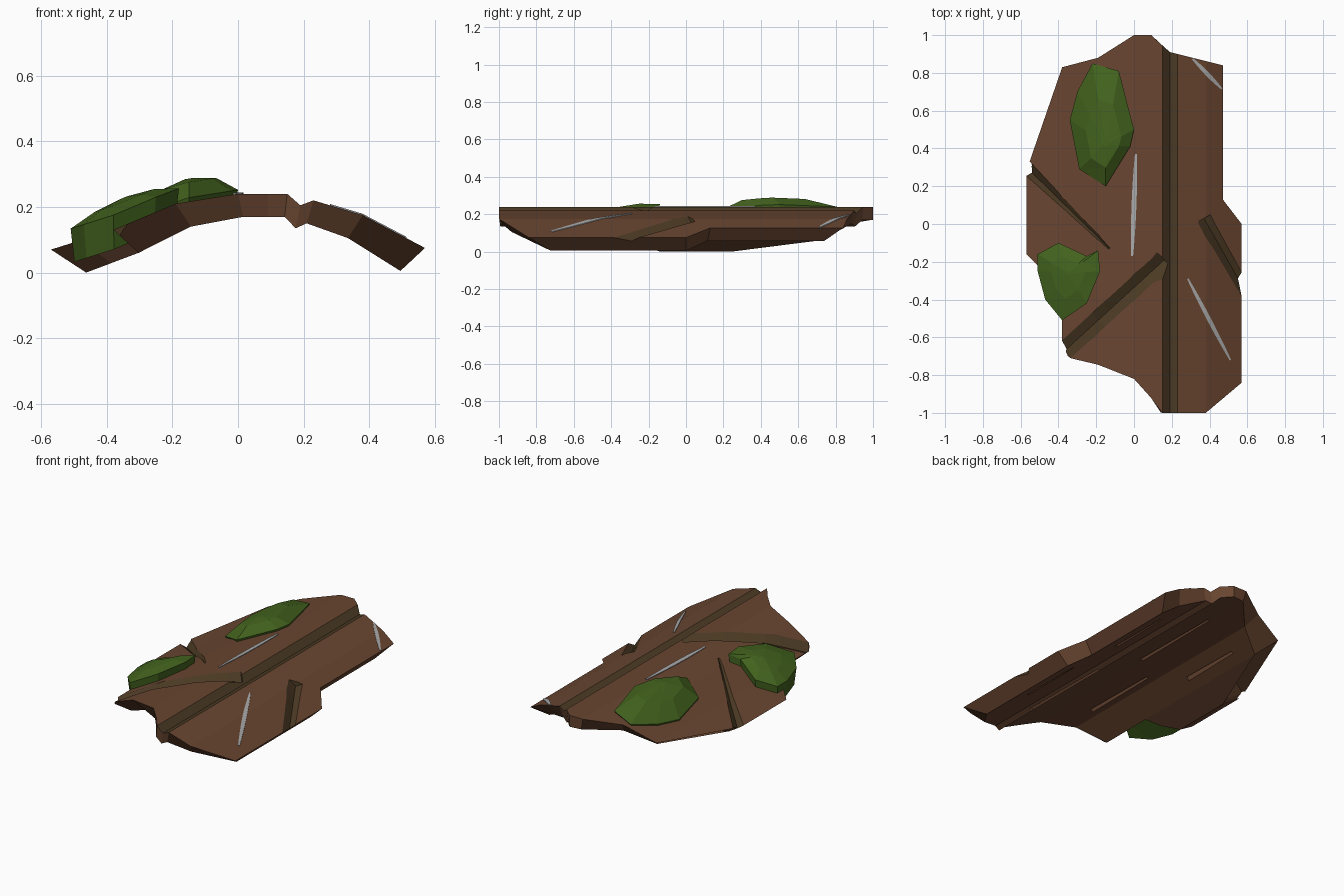
import bpy, bmesh
from mathutils import Vector

if "Cube" in bpy.data.objects:
    bpy.data.objects.remove(bpy.data.objects["Cube"])


def material(name, rgb):
    m = bpy.data.materials.new(name)
    m.diffuse_color = (*rgb, 1)
    m.use_nodes = True
    m.node_tree.nodes["Principled BSDF"].inputs["Base Color"].default_value = m.diffuse_color
    return m


BARK = material("bark", (0.14, 0.06, 0.03))
GROOVE = material("groove", (0.07, 0.042, 0.017))
MOSS = material("moss", (0.056, 0.125, 0.013))
SCRATCH = material("scratch", (0.4, 0.4, 0.4))

# Arched cross-section of the upper surface, with the long crack at x = 0.19
PROFILE = [(-0.57, 0.07), (-0.38, 0.13), (-0.19, 0.21), (0, 0.24), (0.15, 0.24),
           (0.19, 0.205), (0.23, 0.22), (0.38, 0.175), (0.57, 0.075)]


def top_z(x):
    for (x0, z0), (x1, z1) in zip(PROFILE, PROFILE[1:]):
        if x <= x1:
            break
    return z0 + (z1 - z0) * (x - x0) / (x1 - x0)


def bottom_z(x):
    return top_z(0.1 + (x - 0.1) / 0.84) - 0.07


def finish(name, bm, mats):
    bmesh.ops.recalc_face_normals(bm, faces=bm.faces)
    me = bpy.data.meshes.new(name)
    bm.to_mesh(me)
    bm.free()
    for m in mats:
        me.materials.append(m)
    ob = bpy.data.objects.new(name, me)
    bpy.context.collection.objects.link(ob)
    return ob


def loft(bm, rings, mat=0):
    """Skin a list of equal rings and cap both ends."""
    vs = [[bm.verts.new(p) for p in r] for r in rings]
    n = len(vs[0])
    faces = [bm.faces.new(vs[0]), bm.faces.new(vs[-1][::-1])]
    for a, b in zip(vs, vs[1:]):
        for i in range(n):
            j = (i + 1) % n
            faces.append(bm.faces.new((a[i], a[j], b[j], b[i])))
    for f in faces:
        f.material_index = mat


def samples(p0, p1, n):
    """Points along a line and the sideways direction."""
    a, b = Vector(p0), Vector(p1)
    d = (b - a).normalized()
    return [(a.lerp(b, i / n), Vector((-d.y, d.x)), i / n) for i in range(n + 1)]


# Bark plate: outline folded over the arch, bottom drawn inwards
OUTLINE = [(0.15, -1), (0.38, -1), (0.57, -0.84), (0.57, 0), (0.47, 0.13), (0.47, 0.84),
           (0.19, 0.91), (0.09, 1), (0, 1), (-0.19, 0.88), (-0.38, 0.83), (-0.38, 0.39),
           (-0.55, 0.31), (-0.57, 0.28), (-0.57, -0.16), (-0.48, -0.25), (-0.38, -0.3),
           (-0.38, -0.70), (-0.19, -0.745), (0, -0.82), (0.09, -0.92)]
bm = bmesh.new()
bm.faces.new([bm.verts.new((x, y, 0)) for x, y in OUTLINE])
bmesh.ops.triangulate(bm, faces=bm.faces[:])
for x, _ in PROFILE[1:-1]:
    bmesh.ops.bisect_plane(bm, geom=bm.verts[:] + bm.edges[:] + bm.faces[:], dist=1e-5,
                           plane_co=(x, 0, 0), plane_no=(1, 0, 0))
bmesh.ops.triangulate(bm, faces=bm.faces[:])
for f in bm.faces:
    f.material_index = int(0.15 < f.calc_center_median().x < 0.23)
top = bm.faces[:]
ext = bmesh.ops.extrude_face_region(bm, geom=top, use_keep_orig=True)["geom"]
low = {g for g in ext if isinstance(g, bmesh.types.BMVert)}
for f in bm.faces:
    if any(v in low for v in f.verts):
        f.material_index = 0
for v in bm.verts:
    x, y, _ = v.co
    v.co.z = top_z(x)
    if v in low:
        inset = 0.14 * min(1, ((x - 0.1) / 0.4) ** 2)
        v.co = (0.1 + (x - 0.1) * 0.84, y * (1 - inset), top_z(x) - 0.07)
plate = finish("bark_plate", bm, [BARK, GROOVE])

# V-shaped cracks cut into the upper and lower faces
bm = bmesh.new()


def crack(p0, p1, w0, w1, depth, surf=top_z, sign=1, mat=1):
    rings = []
    for p, side, t in samples(p0, p1, 10):
        w = w0 + (w1 - w0) * t
        d = depth * min(1, w / max(w0, w1) + 0.1) * sign
        l, r = p + side * w, p - side * w
        rings.append([(l.x, l.y, surf(l.x) + d), (r.x, r.y, surf(r.x) + d),
                      (p.x, p.y, surf(p.x) - d)])
    loft(bm, rings, mat)


crack((-0.42, -0.72), (0.16, -0.19), 0.1, 0.1, 0.03)
crack((-0.62, 0.35), (-0.13, -0.13), 0.075, 0.01, 0.03)
crack((0.37, 0.03), (0.62, -0.41), 0.075, 0.06, 0.03)
for x, y0, y1 in [(0.37, -0.5, -0.1), (0.3, 0.2, 0.6), (0.18, -0.7, -0.1),
                  (0.03, 0.1, 0.7), (-0.1, -0.5, 0), (-0.23, 0.2, 0.6)]:
    m = (y0 + y1) / 2
    crack((x, y0), (x, y1), 0.025, 0.015, 0.02, bottom_z, -1, 0)
cutter = finish("crack_cutter", bm, [BARK, GROOVE])
cutter.hide_render = True
cutter.hide_viewport = False
cutter.display_type = 'WIRE'
mod = plate.modifiers.new("cracks", 'BOOLEAN')
mod.object = cutter
mod.operation = 'DIFFERENCE'
mod.solver = 'EXACT'
mod.material_mode = 'TRANSFER'


# Moss cushions: faceted mounds following the bark
def moss(name, rim, peak, height, edge, base):
    bm = bmesh.new()
    c = Vector(peak)
    rings = []
    for k, h in ((0.93, base), (1, edge), (0.55, height * 0.85), (0.06, height)):
        pts = [c + (Vector(p) - c) * k for p in rim]
        rings.append([(p.x, p.y, top_z(p.x) + h) for p in pts])
    loft(bm, rings)
    bmesh.ops.triangulate(bm, faces=bm.faces[:])
    return finish(name, bm, [MOSS])


moss("moss_large", [(-0.22, 0.85), (-0.08, 0.81), (0, 0.5), (-0.02, 0.41), (-0.15, 0.2),
                    (-0.29, 0.29), (-0.34, 0.55), (-0.3, 0.7)],
     (-0.15, 0.42), 0.07, 0.012, -0.03)
moss("moss_small", [(-0.4, -0.1), (-0.25, -0.17), (-0.19, -0.14), (-0.18, -0.25),
                    (-0.25, -0.42), (-0.38, -0.51), (-0.47, -0.4), (-0.51, -0.25),
                    (-0.51, -0.16)],
     (-0.35, -0.26), 0.085, 0.045, -0.06)


# Pale scratches lying on the bark
def scratch(name, p0, p1, width):
    bm = bmesh.new()
    rings = []
    for p, side, t in samples(p0, p1, 12):
        w = width * (0.4 + 2.4 * t * (1 - t))
        l, r = p + side * w / 2, p - side * w / 2
        rings.append([(q.x, q.y, top_z(q.x) + h)
                      for q, h in ((l, -0.01), (r, -0.01), (r, 0.004), (l, 0.004))])
    loft(bm, rings)
    return finish(name, bm, [SCRATCH])


scratch("scratch_middle", (0.01, 0.37), (-0.01, -0.17), 0.026)
scratch("scratch_front", (0.285, -0.29), (0.51, -0.72), 0.022)
scratch("scratch_back", (0.31, 0.875), (0.465, 0.715), 0.022)
